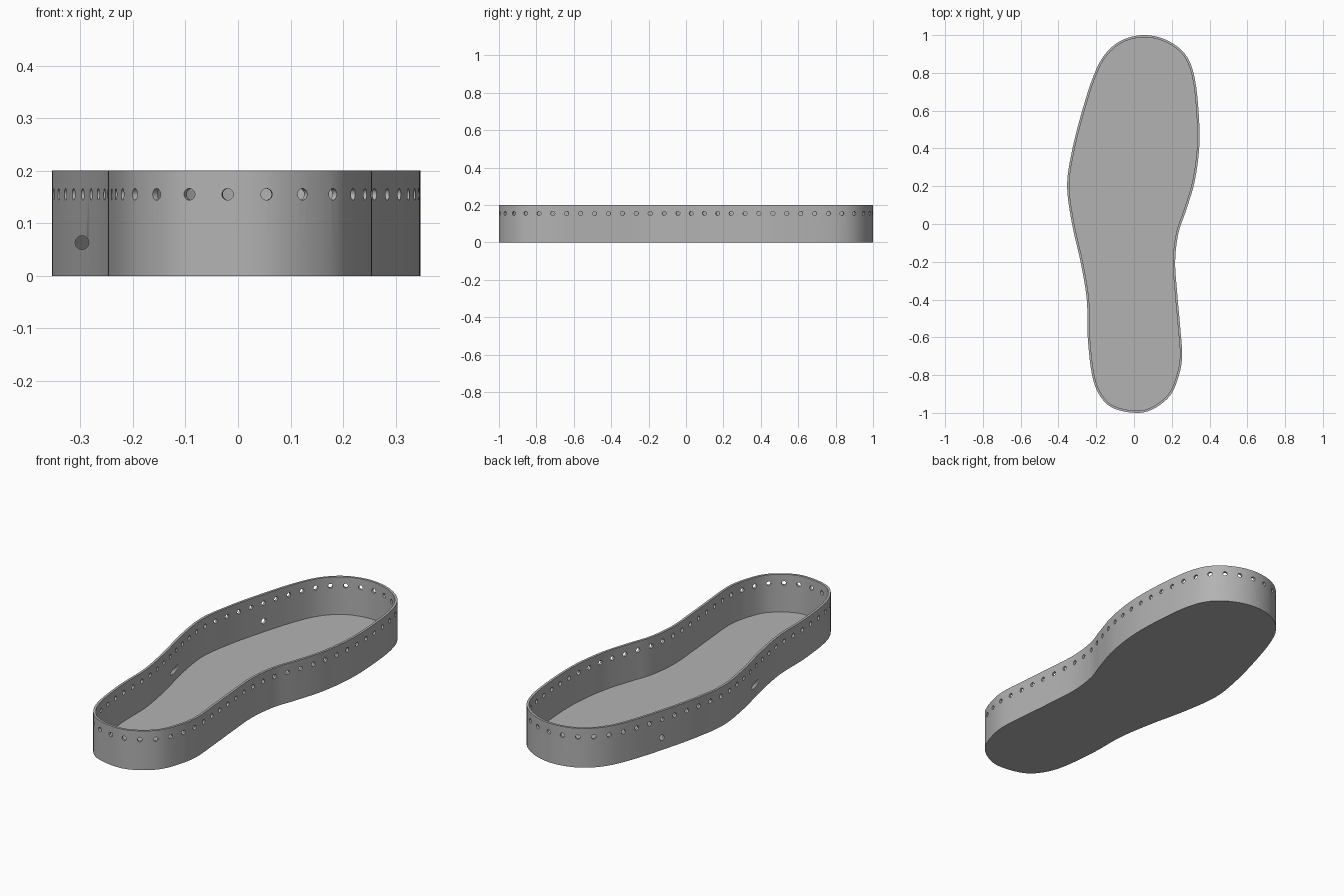
import bpy, bmesh, math
from mathutils import Vector, Matrix

cube = bpy.data.objects.get("Cube")
if cube:
    bpy.data.objects.remove(cube, do_unlink=True)

HEIGHT, WALL, FLOOR = 0.2, 0.012, 0.008
HOLES, HOLE_Z, HOLE_R = 62, 0.155, 0.011

# Foot outline, counter-clockwise from the heel
OUTLINE = [(.01, -1), (.10, -.98), (.19, -.91), (.235, -.81), (.255, -.70), (.245, -.55),
           (.23, -.38), (.218, -.2), (.235, -.05), (.275, .07), (.32, .22), (.345, .4),
           (.343, .58), (.32, .78), (.27, .90), (.17, .975), (.05, 1), (-.07, .97),
           (-.16, .89), (-.22, .77), (-.28, .58), (-.33, .38), (-.354, .2), (-.328, 0),
           (-.283, -.2), (-.25, -.4), (-.245, -.6), (-.222, -.8), (-.18, -.91), (-.11, -.975)]


def smooth_loop(points, steps):
    """Closed Catmull-Rom curve through the points."""
    pts = [Vector((x, y, 0)) for x, y in points]
    n, loop = len(pts), []
    for i in range(n):
        a, b, c, d = (pts[(i + k) % n] for k in (-1, 0, 1, 2))
        for s in range(steps):
            t = s / steps
            loop.append(b + (c - a) * t / 2 + (a * 2 - b * 5 + c * 4 - d) * t * t / 2
                        + (b * 3 - a - c * 3 + d) * t ** 3 / 2)
    return loop


def outward(loop, i):
    t = (loop[(i + 1) % len(loop)] - loop[i - 1]).normalized()
    return Vector((t.y, -t.x, 0))


def make_object(name, bm):
    bmesh.ops.recalc_face_normals(bm, faces=bm.faces)
    mesh = bpy.data.meshes.new(name)
    bm.to_mesh(mesh)
    bm.free()
    obj = bpy.data.objects.new(name, mesh)
    bpy.context.collection.objects.link(obj)
    return obj


def add_drill(bm, centre, direction, radius, depth):
    turn = direction.to_track_quat('Z', 'Y').to_matrix().to_4x4()
    bmesh.ops.create_cone(bm, cap_ends=True, segments=20, radius1=radius, radius2=radius,
                          depth=depth, matrix=Matrix.Translation(centre) @ turn)


# Tray: thin floor and upright wall in one shell
outer = smooth_loop(OUTLINE, 6)
inner = [p - outward(outer, i) * WALL for i, p in enumerate(outer)]
bm = bmesh.new()
rings = [[bm.verts.new((p.x, p.y, z)) for p in loop]
         for loop, z in ((outer, 0), (outer, HEIGHT), (inner, HEIGHT), (inner, FLOOR))]
n = len(outer)
for low, high in zip(rings, rings[1:]):
    for i in range(n):
        j = (i + 1) % n
        bm.faces.new((low[i], low[j], high[j], high[i]))
bm.faces.new(rings[0][::-1])
bm.faces.new(rings[-1])
tray = make_object("sole_tray", bm)

# Drills for the evenly spaced stitch holes below the rim
bm = bmesh.new()
lengths = [(outer[(i + 1) % n] - p).length for i, p in enumerate(outer)]
spacing = sum(lengths) / HOLES
target, walked = spacing * 0.6, 0
for i, length in enumerate(lengths):
    while target < walked + length:
        p = outer[i].lerp(outer[(i + 1) % n], (target - walked) / length)
        add_drill(bm, p + Vector((0, 0, HOLE_Z)), outward(outer, i), HOLE_R, 0.06)
        target += spacing
    walked += length

# Two larger holes low on one side, the first running lengthways
add_drill(bm, Vector((-.297, -.13, .063)), Vector((0, 1, 0)), .013, 0.3)
add_drill(bm, Vector((-.277, .59, .063)), Vector((-.95, .25, 0)), .014, 0.08)
drills = make_object("hole_drills", bm)
drills.hide_render = True

cut = tray.modifiers.new("holes", 'BOOLEAN')
cut.operation, cut.solver, cut.object = 'DIFFERENCE', 'EXACT', drills
bpy.ops.object.select_all(action='DESELECT')
bpy.context.view_layer.objects.active = tray
tray.select_set(True)
bpy.ops.object.modifier_apply(modifier=cut.name)
bpy.data.objects.remove(drills, do_unlink=True)

# Plain grey finish
grey = bpy.data.materials.new("mid_grey")
grey.use_nodes = True
colour = (.45, .45, .45, 1)
grey.diffuse_color = colour
grey.node_tree.nodes["Principled BSDF"].inputs["Base Color"].default_value = colour
tray.data.materials.clear()
tray.data.materials.append(grey)
bpy.ops.object.shade_smooth_by_angle(angle=math.radians(30))
